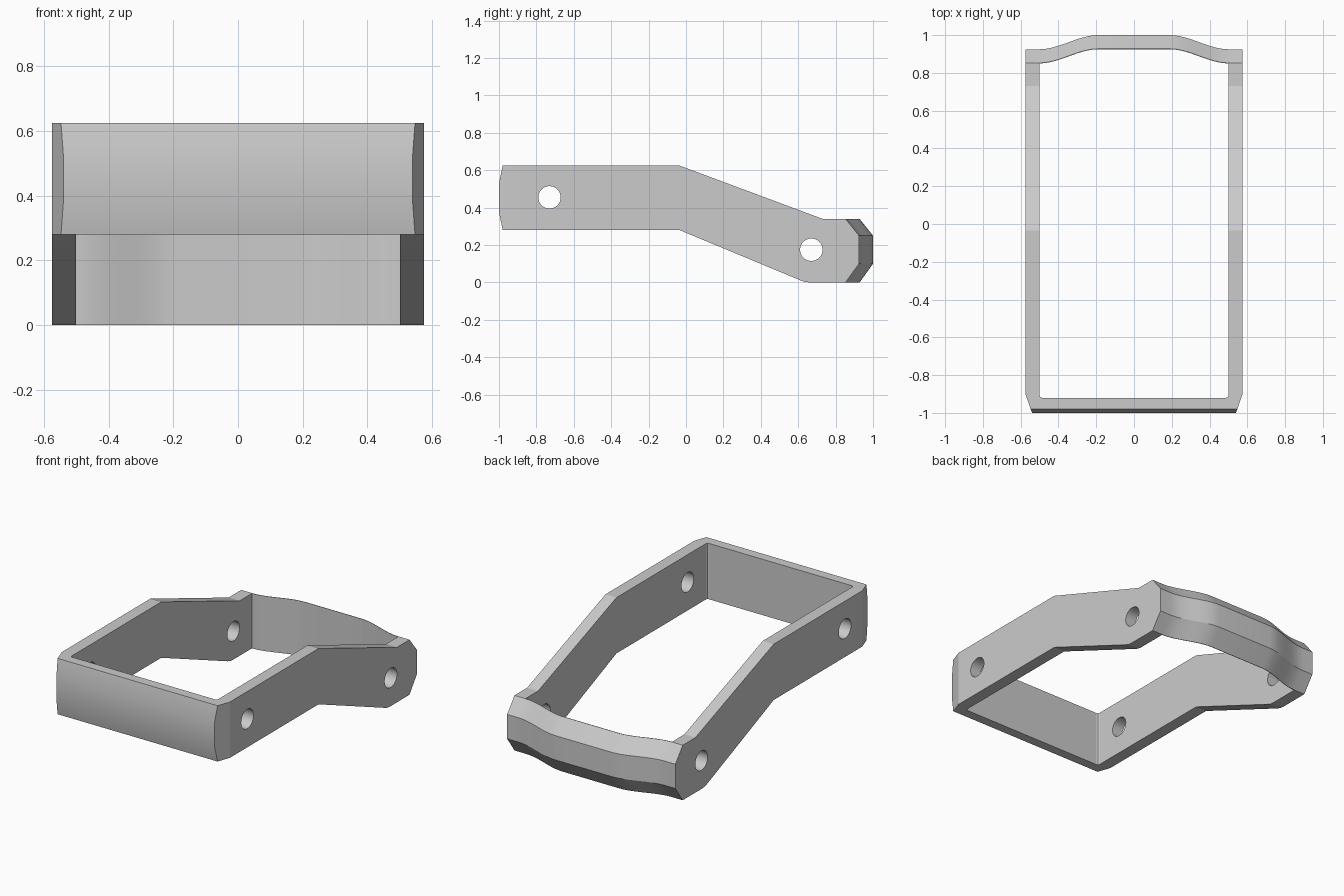
import bpy, bmesh
from math import sin, cos, pi, radians

if "Cube" in bpy.data.objects:
    bpy.data.objects.remove(bpy.data.objects["Cube"])


def make_object(name, bm):
    bmesh.ops.recalc_face_normals(bm, faces=bm.faces)
    mesh = bpy.data.meshes.new(name)
    bm.to_mesh(mesh)
    bm.free()
    obj = bpy.data.objects.new(name, mesh)
    bpy.context.collection.objects.link(obj)
    return obj


def loft(name, sections):
    """Skin matching closed sections and cap both ends."""
    bm = bmesh.new()
    rings = [[bm.verts.new(p) for p in s] for s in sections]
    n = len(rings[0])
    for a, b in zip(rings, rings[1:]):
        for i in range(n):
            j = (i + 1) % n
            bm.faces.new((a[i], a[j], b[j], b[i]))
    bm.faces.new(rings[0])
    bm.faces.new(rings[-1])
    return make_object(name, bm)


def extrude_x(name, pts, half):
    return loft(name, [[(x, y, z) for y, z in pts] for x in (-half, half)])


def cut(obj, cutter, operation):
    mod = obj.modifiers.new("cut", 'BOOLEAN')
    mod.operation = operation
    mod.solver = 'EXACT'
    mod.object = cutter
    bpy.context.view_layer.objects.active = obj
    bpy.ops.object.modifier_apply(modifier=mod.name)
    bpy.data.objects.remove(cutter, do_unlink=True)


def smooth(obj, angle):
    bpy.ops.object.select_all(action='DESELECT')
    obj.select_set(True)
    bpy.context.view_layer.objects.active = obj
    bpy.ops.object.shade_smooth_by_angle(angle=radians(angle))


# U-shaped plan: two side plates and the front wall
outer = [(0.575, 0.85), (0.575, -0.90), (0.54, -1.0)]
inner = [(0.50, 0.85), (0.50, -0.908), (0.4965, -0.9165), (0.488, -0.92)]
right_half = outer[::-1] + inner
left_half = [(-x, y) for x, y in right_half[::-1]]
plan = right_half + left_half
frame = loft("side_and_front_frame", [[(x, y, z) for x, y in plan] for z in (-0.1, 0.8)])

# Cranked side outline shapes the frame
outline = [(-0.98, 0.28), (-0.035, 0.28), (0.61, 0.012), (0.635, 0.003), (0.66, 0),
           (0.90, 0), (0.90, 0.34), (0.73, 0.34), (-0.035, 0.625), (-0.98, 0.625),
           (-1.0, 0.53), (-1.0, 0.375)]
cut(frame, extrude_x("outline_cutter", outline, 0.7), 'INTERSECT')

# Bolt holes through both side plates
for hy, hz in ((-0.73, 0.455), (0.67, 0.175)):
    circle = [(hy + 0.06 * cos(2 * pi * i / 32), hz + 0.06 * sin(2 * pi * i / 32))
              for i in range(32)]
    cut(frame, extrude_x("hole_cutter", circle, 0.7), 'DIFFERENCE')
smooth(frame, 15)


# Bowed rear bar with a bevelled section
def bow(x):
    t = min(max((abs(x) - 0.19) / 0.31, 0), 1)
    return 0.85 + 0.075 * (1 - t * t * (3 - 2 * t))


steps = [0.19 + 0.31 * i / 12 for i in range(13)] + [0.575]
stations = [-x for x in steps[::-1]] + steps
section = [(0, 0), (0.003, 0), (0.075, 0.10), (0.075, 0.25), (0.003, 0.34), (0, 0.34)]
rear = loft("rear_bar", [[(x, bow(x) + dy, z) for dy, z in section] for x in stations])
smooth(rear, 25)
